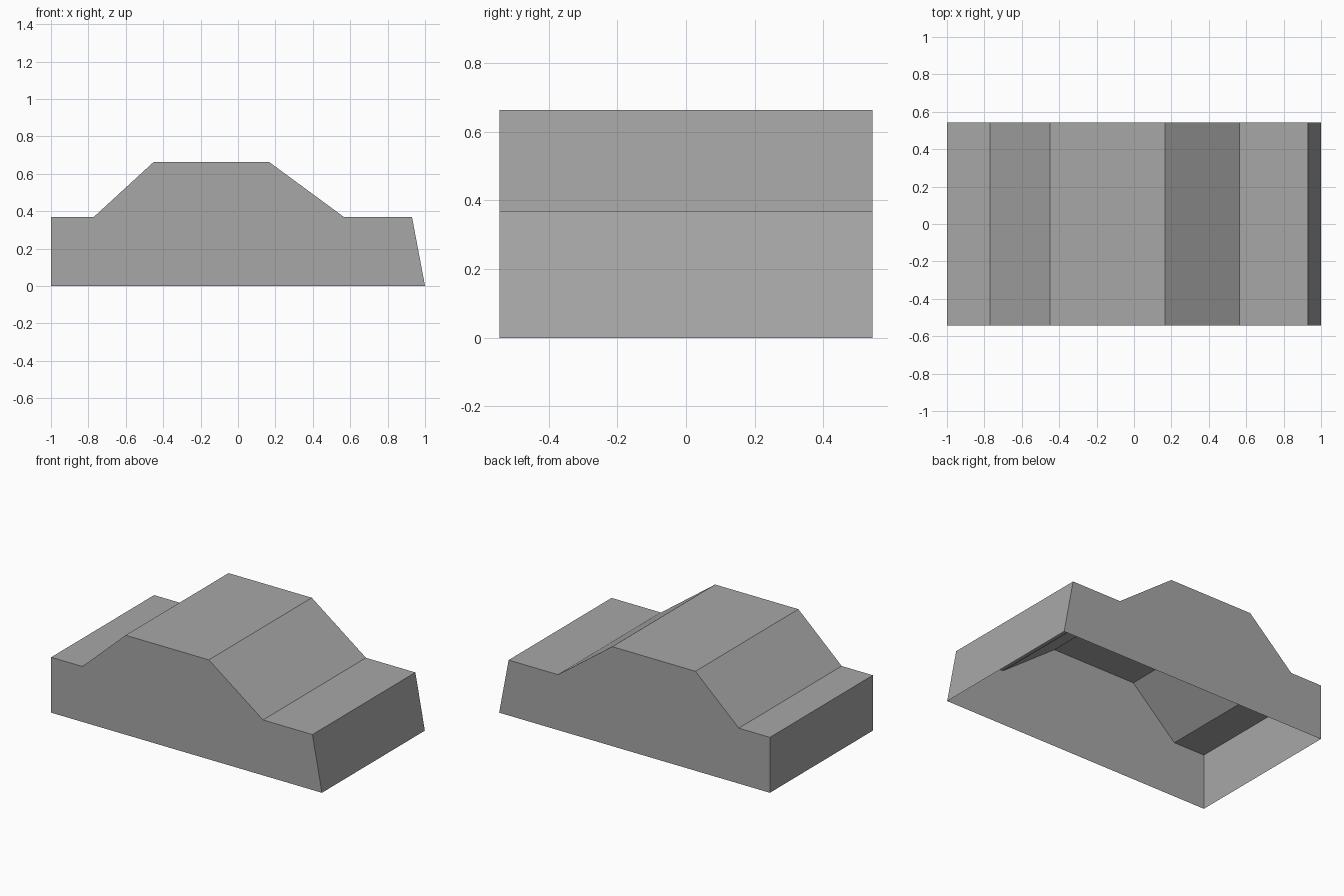
import bpy
import bmesh

if "Cube" in bpy.data.objects:
    bpy.data.objects.remove(bpy.data.objects["Cube"])

HALF_WIDTH = 0.543

# Side profile of the car shell (x, z), from rear bottom over the roof to front bottom
PROFILE = [(-1, 0), (-1, 0.37), (-0.77, 0.37), (-0.45, 0.664),
           (0.165, 0.664), (0.565, 0.37), (0.93, 0.37), (1, 0)]

grey = bpy.data.materials.new("plain grey")
grey.diffuse_color = (0.39, 0.39, 0.39, 1)
grey.use_nodes = True
grey.node_tree.nodes["Principled BSDF"].inputs["Base Color"].default_value = grey.diffuse_color

bm = bmesh.new()
front = [bm.verts.new((x, -HALF_WIDTH, z)) for x, z in PROFILE]
back = [bm.verts.new((x, HALF_WIDTH, z)) for x, z in PROFILE]

# Flat side panels
bm.faces.new(front[::-1])
bm.faces.new(back)

# Boot, roof, windscreen, bonnet and end panels; the underside stays open
for i in range(len(PROFILE) - 1):
    bm.faces.new((front[i], front[i + 1], back[i + 1], back[i]))

# Point every panel outwards
bmesh.ops.recalc_face_normals(bm, faces=bm.faces[:])
bm.normal_update()
if max(bm.faces, key=lambda f: f.calc_center_median().z).normal.z < 0:
    bmesh.ops.reverse_faces(bm, faces=bm.faces[:])

mesh = bpy.data.meshes.new("car_body_shell")
bm.to_mesh(mesh)
bm.free()
mesh.materials.append(grey)
body = bpy.data.objects.new("car_body_shell", mesh)
bpy.context.collection.objects.link(body)
